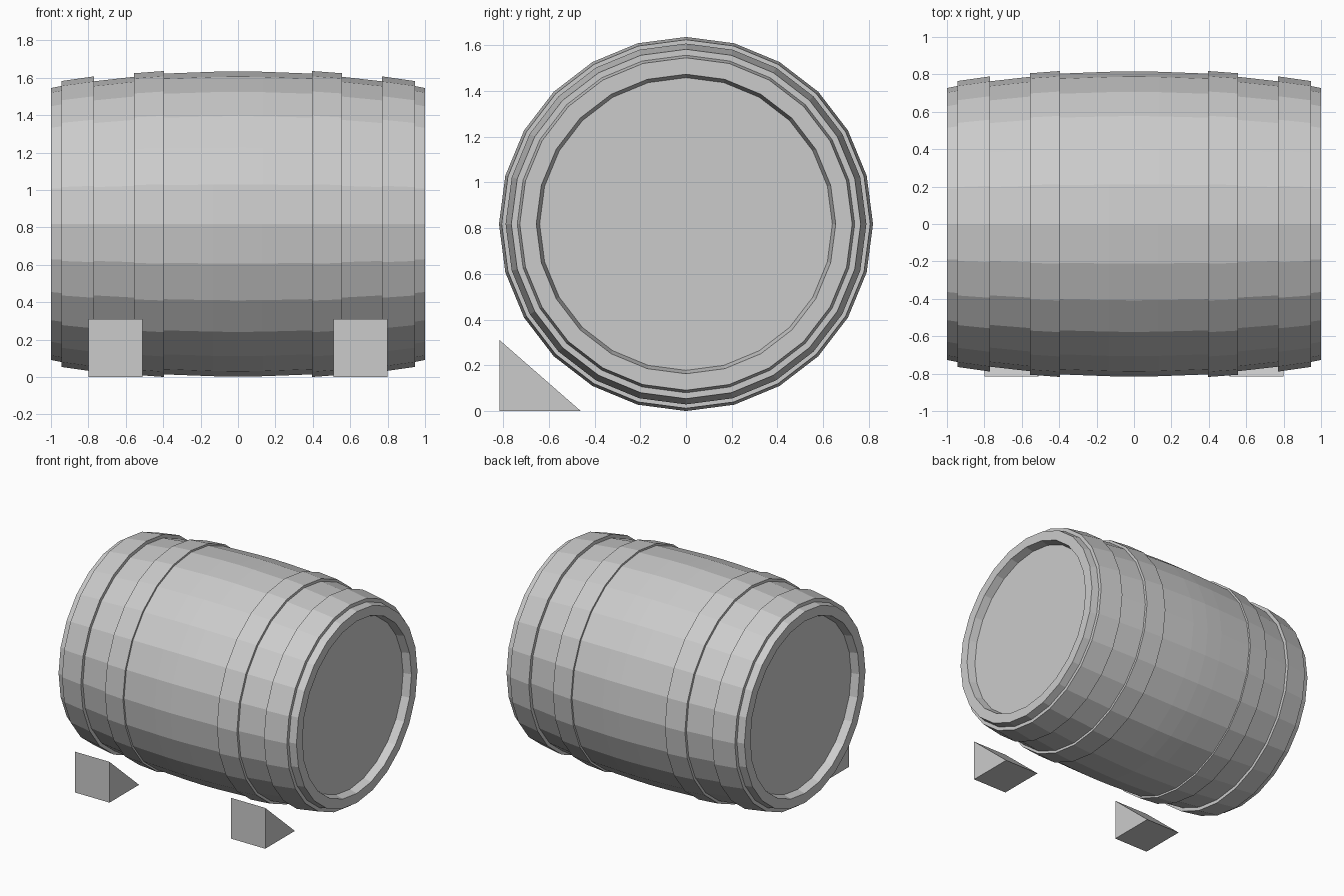
import bpy
import bmesh
from math import cos, sin, radians

default_cube = bpy.data.objects.get("Cube")
if default_cube:
    bpy.data.objects.remove(default_cube, do_unlink=True)

SIDES = 24
AXIS_Z = 0.818

grey = bpy.data.materials.new("plain grey")
grey.use_nodes = True
grey.diffuse_color = (0.6, 0.6, 0.6, 1)
grey.node_tree.nodes["Principled BSDF"].inputs["Base Color"].default_value = (0.6, 0.6, 0.6, 1)


def finish(name, bm):
    bmesh.ops.recalc_face_normals(bm, faces=bm.faces)
    mesh = bpy.data.meshes.new(name)
    bm.to_mesh(mesh)
    bm.free()
    mesh.materials.append(grey)
    obj = bpy.data.objects.new(name, mesh)
    bpy.context.collection.objects.link(obj)
    return obj


def lathe(name, profile, closed):
    """Spin (x, radius) points about the barrel axis; cap open ends."""
    bm = bmesh.new()
    rings = []
    for x, r in profile:
        angles = [radians(360 * i / SIDES) for i in range(SIDES)]
        rings.append([bm.verts.new((x, r * sin(a), AXIS_Z + r * cos(a))) for a in angles])
    pairs = list(zip(rings, rings[1:]))
    if closed:
        pairs.append((rings[-1], rings[0]))
    else:
        bm.faces.new(rings[0])
        bm.faces.new(rings[-1])
    for a, b in pairs:
        for i in range(SIDES):
            j = (i + 1) % SIDES
            bm.faces.new((a[i], a[j], b[j], b[i]))
    return finish(name, bm)


def wedge(name, x0, x1):
    """Triangular chock with its upright face to the front."""
    bm = bmesh.new()
    section = [(-0.815, 0), (-0.46, 0), (-0.815, 0.31)]
    ends = [[bm.verts.new((x, y, z)) for y, z in section] for x in (x0, x1)]
    for end in ends:
        bm.faces.new(end)
    for i in range(3):
        j = (i + 1) % 3
        bm.faces.new((ends[0][i], ends[0][j], ends[1][j], ends[1][i]))
    return finish(name, bm)


# Bulging staves with a recessed head at each end
half = [(0.13, 0.814), (0.395, 0.804), (0.555, 0.787), (0.77, 0.763),
        (0.945, 0.738), (1.0, 0.727), (1.0, 0.655), (0.94, 0.64)]
lathe("barrel_body", [(-x, r) for x, r in reversed(half)] + [(0, 0.816)] + half, False)

# Hoops and chocks, mirrored about the middle
for side, s in (("left", 1), ("right", -1)):
    lathe(side + "_outer_hoop",
          [(s * 0.945, 0.72), (s * 0.945, 0.764), (s * 0.77, 0.789), (s * 0.77, 0.74)], True)
    lathe(side + "_inner_hoop",
          [(s * 0.555, 0.77), (s * 0.555, 0.806), (s * 0.395, 0.818), (s * 0.395, 0.79)], True)
    wedge(side + "_chock", s * 0.51, s * 0.80)
